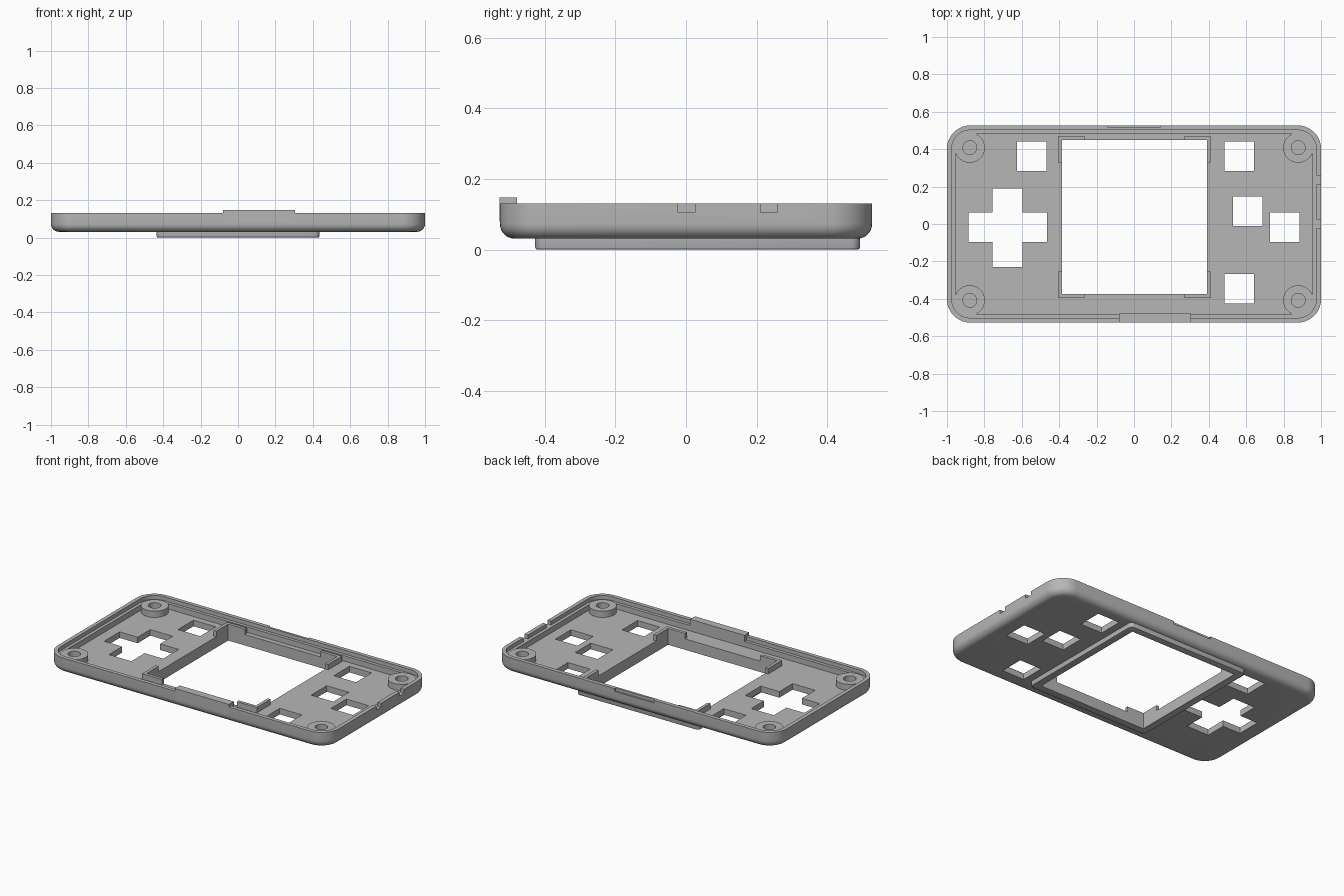
import bpy
import bmesh
import math

cube = bpy.data.objects.get("Cube")
if cube:
    bpy.data.objects.remove(cube, do_unlink=True)

grey = bpy.data.materials.new("plain grey")
grey.use_nodes = True
COLOUR = (0.47, 0.47, 0.47, 1)
grey.diffuse_color = COLOUR
grey.node_tree.nodes["Principled BSDF"].inputs["Base Color"].default_value = COLOUR


def finish(name, bm):
    bmesh.ops.recalc_face_normals(bm, faces=bm.faces)
    mesh = bpy.data.meshes.new(name)
    bm.to_mesh(mesh)
    bm.free()
    mesh.materials.append(grey)
    ob = bpy.data.objects.new(name, mesh)
    bpy.context.collection.objects.link(ob)
    return ob


def rounded_rect(hx, hy, r, steps=10):
    """Outline of a rectangle with rounded corners."""
    points = []
    for q, (sx, sy) in enumerate([(1, 1), (-1, 1), (-1, -1), (1, -1)]):
        for k in range(steps + 1):
            a = (q + k / steps) * math.pi / 2
            points.append((sx * (hx - r) + r * math.cos(a), sy * (hy - r) + r * math.sin(a)))
    return points


def loft(name, hx, hy, r, profile, cx=0, cy=0, steps=10):
    """Skin rounded rectangles given as (inset, z) and cap both ends."""
    bm = bmesh.new()
    rings = [[bm.verts.new((cx + x, cy + y, z))
              for x, y in rounded_rect(hx - i, hy - i, r - i, steps)] for i, z in profile]
    n = len(rings[0])
    for a, b in zip(rings, rings[1:]):
        for k in range(n):
            m = (k + 1) % n
            bm.faces.new((a[k], a[m], b[m], b[k]))
    bm.faces.new(rings[0])
    bm.faces.new(rings[-1])
    return finish(name, bm)


def boxes(name, spans):
    """One mesh of boxes given as (x0, x1, y0, y1, z0, z1)."""
    bm = bmesh.new()
    for x0, x1, y0, y1, z0, z1 in spans:
        for v in bmesh.ops.create_cube(bm, size=1)["verts"]:
            v.co = (x1 if v.co.x > 0 else x0, y1 if v.co.y > 0 else y0, z1 if v.co.z > 0 else z0)
    return finish(name, bm)


def cut(ob, spans):
    for span in spans:
        cutter = boxes("cutter", [span])
        cutter.hide_render = True
        mod = ob.modifiers.new("cut", "BOOLEAN")
        mod.operation = "DIFFERENCE"
        mod.solver = "EXACT"
        mod.object = cutter
        bpy.context.view_layer.objects.active = ob
        bpy.ops.object.modifier_apply(modifier=mod.name)
        bpy.data.objects.remove(cutter, do_unlink=True)


def smooth(ob):
    bpy.ops.object.select_all(action="DESELECT")
    ob.select_set(True)
    bpy.context.view_layer.objects.active = ob
    bpy.ops.object.shade_smooth_by_angle(angle=math.radians(30))


BOTTOM, FLOOR, LEDGE, RIM = 0.031, 0.07, 0.105, 0.13
HALF_Y, CORNER, BEVEL = 0.527, 0.125, 0.042

# Tray shell: rounded lower edge, thin rim, inner ledge and floor
profile = []
for k in range(7):
    a = k / 6 * math.pi / 2
    profile.append((BEVEL * (1 - math.sin(a)), BOTTOM + BEVEL * (1 - math.cos(a))))
profile += [(0, RIM), (0.025, RIM), (0.025, LEDGE), (0.045, LEDGE), (0.045, FLOOR)]
shell = loft("tray_shell", 1, HALF_Y, CORNER, profile)

# Screen opening, cross-shaped pad hole and square button holes
opening = (-0.385, 0.39, -0.375, 0.45, -0.1, 0.3)
holes = [opening,
         (-0.757, -0.597, -0.23, 0.19, 0, 0.2),
         (-0.885, -0.465, -0.095, 0.062, 0, 0.2)]
for x, y in [(-0.546, 0.362), (0.562, 0.362), (0.607, 0.067), (0.807, -0.018), (0.562, -0.345)]:
    holes.append((x - 0.079, x + 0.079, y - 0.079, y + 0.079, 0, 0.2))

# Rim notches on the left end and a shallow recess along the back
notches = [(0.974, 1.1, y, y + 0.047, LEDGE, 0.2) for y in (-0.022, 0.211)]
notches.append((-0.14, 0.14, HALF_Y - 0.011, 0.6, 0.112, 0.2))
cut(shell, holes + notches)
smooth(shell)

# Raised screen frame under the floor
frame = loft("screen_frame", 0.435, 0.46, 0.025,
             [(0.007, 0), (0.002, 0.002), (0, 0.007), (0, 0.05)], cy=0.033, steps=4)
cut(frame, [opening])
smooth(frame)

# Corner brackets around the screen opening
W, ARM, LOW, HIGH = 0.02, 0.14, 0.05, 0.105
spans = []
for x, sx in ((opening[0], -1), (opening[1], 1)):
    for y, sy in ((opening[2], -1), (opening[3], 1)):
        ox, oy = x + sx * W, y + sy * W
        for ax, ay in ((ox - sx * ARM, y), (x, oy - sy * ARM)):
            spans.append((min(ox, ax), max(ox, ax), min(oy, ay), max(oy, ay), LOW, HIGH))
boxes("screen_brackets", spans)

# Screw bosses with blind holes, one per corner
for side, sx in (("right", -1), ("left", 1)):
    for end, sy in (("front", -1), ("back", 1)):
        boss = loft(f"screw_boss_{end}_{side}", 0.081, 0.081, 0.081,
                    [(0, 0.06), (0, 0.11), (0.044, 0.11), (0.044, 0.071)],
                    cx=sx * 0.878, cy=sy * 0.408, steps=8)
        smooth(boss)

# Tab standing above the front rim
boxes("front_tab", [(-0.08, 0.305, -0.5275, -0.478, 0.08, 0.147)])
